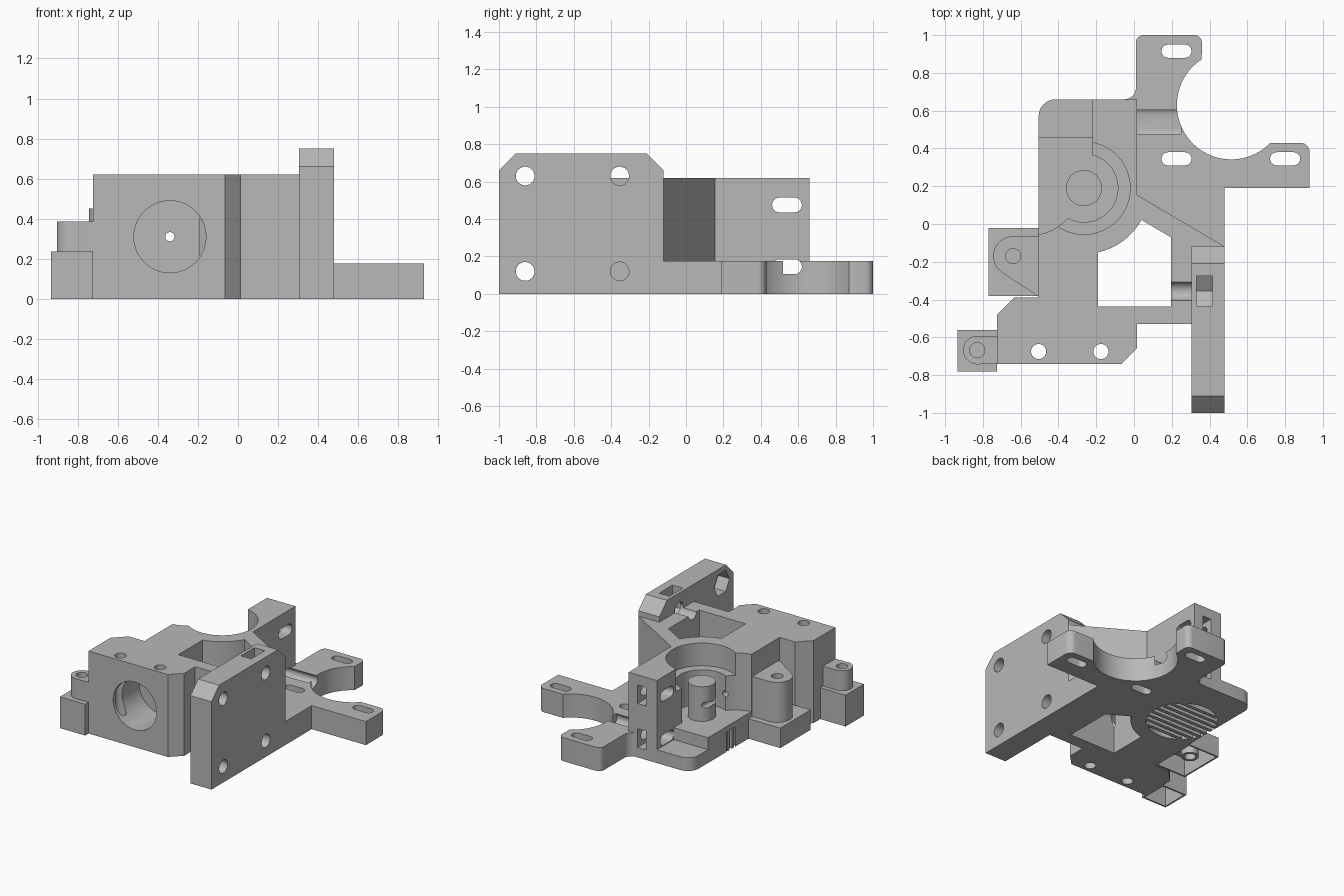
import bpy, bmesh
from math import cos, sin, radians

cube = bpy.data.objects.get("Cube")
if cube:
    bpy.data.objects.remove(cube, do_unlink=True)

grey = bpy.data.materials.new("plain_grey")
grey.use_nodes = True
colour = (0.48, 0.48, 0.48, 1)
grey.diffuse_color = colour
grey.node_tree.nodes["Principled BSDF"].inputs["Base Color"].default_value = colour


def arc(cx, cy, r, start, end, n=8):
    angles = [radians(start + (end - start) * i / n) for i in range(n + 1)]
    return [(cx + r * cos(a), cy + r * sin(a)) for a in angles]


def circle(cx, cy, r, n=48):
    return arc(cx, cy, r, 0, 360 - 360 / n, n - 1)


def rect(x0, x1, y0, y1):
    return [(x0, y0), (x1, y0), (x1, y1), (x0, y1)]


def slot(cx, cy, half, r):
    return arc(cx + half - r, cy, r, -90, 90) + arc(cx - half + r, cy, r, 90, 270)


def prism(name, pts, lo, hi, axis="z"):
    """Extrude a flat outline along one axis."""
    place = {"z": lambda p, t: (p[0], p[1], t),
             "x": lambda p, t: (t, p[0], p[1]),
             "y": lambda p, t: (p[0], t, p[1])}[axis]
    bm = bmesh.new()
    bottom = [bm.verts.new(place(p, lo)) for p in pts]
    top = [bm.verts.new(place(p, hi)) for p in pts]
    bm.faces.new(bottom)
    bm.faces.new(top)
    for i in range(len(pts)):
        j = (i + 1) % len(pts)
        bm.faces.new((bottom[i], bottom[j], top[j], top[i]))
    bmesh.ops.recalc_face_normals(bm, faces=bm.faces)
    mesh = bpy.data.meshes.new(name)
    bm.to_mesh(mesh)
    bm.free()
    mesh.materials.append(grey)
    obj = bpy.data.objects.new(name, mesh)
    bpy.context.collection.objects.link(obj)
    return obj


def combine(target, tool, operation):
    mod = target.modifiers.new("combine", "BOOLEAN")
    mod.operation, mod.solver, mod.object = operation, "EXACT", tool
    bpy.context.view_layer.objects.active = target
    bpy.ops.object.modifier_apply(modifier=mod.name)
    bpy.data.objects.remove(tool, do_unlink=True)


def add(target, *args):
    combine(target, prism("addition", *args), "UNION")


def cut(target, *args):
    combine(target, prism("cutter", *args), "DIFFERENCE")


# Base with the motor arms
base_outline = ([(-0.505, -0.5), (0.48, -0.5), (0.48, 0.19), (0.93, 0.19)]
                + arc(0.88, 0.38, 0.05, 0, 90)
                + arc(0.515, 0.63, 0.288, -44, -237, 40)
                + arc(0.32, 0.96, 0.04, 0, 90) + arc(0.05, 0.96, 0.04, 90, 180)
                + arc(-0.05, 0.72, 0.06, 0, -90)
                + arc(-0.415, 0.57, 0.09, 90, 180))
body = prism("extruder_body", base_outline, 0, 0.177)

# Tall housing, raised floor and mounting plate
add(body, [(-0.725, -0.74), (-0.065, -0.74), (0.015, -0.66), (0.015, -0.53),
           (0.4, -0.53), (0.48, -0.12), (0.015, 0.155), (0.015, 0.66), (-0.22, 0.66),
           (-0.22, 0.3), (-0.505, 0.3), (-0.505, -0.39), (-0.635, -0.39),
           (-0.725, -0.48)], 0, 0.62)
add(body, rect(-0.505, -0.2, -0.05, 0.46), 0, 0.19)
add(body, [(-1, 0), (-0.12, 0), (-0.12, 0.66), (-0.21, 0.75), (-0.91, 0.75), (-1, 0.66)],
    0.305, 0.48, "x")

# Screw bosses on the left side
add(body, arc(-0.64, -0.17, 0.105, 90, 237, 20)
    + [(-0.505, -0.385), (-0.45, -0.385), (-0.45, -0.065)], 0.14, 0.45)
add(body, arc(-0.83, -0.668, 0.075, 90, 270, 20)
    + [(-0.7, -0.743 + 0.005), (-0.7, -0.593)], 0.225, 0.385)

# Idler recess, low flange, bearing seats and gear cavity
gx, gy = -0.265, 0.19
cut(body, circle(-0.55, 0.2, 0.26, 64), 0.19, 0.8)
cut(body, rect(-0.7, -0.22, 0.2, 0.47), 0.19, 0.8)
cut(body, rect(-0.7, -0.22, 0.46, 0.8), 0.1, 0.8)
cut(body, circle(gx, gy, 0.245, 64), 0.45, 0.8)
cut(body, circle(gx, gy, 0.18), 0.19, 0.8)
cut(body, circle(gx, gy, 0.245, 64), -0.1, 0.15)

# Window beside the gear housing
cut(body, [(-0.19, -0.437), (0.195, -0.437), (0.195, -0.07)]
    + arc(gx, gy, 0.348, -29, -77.5, 16), -0.1, 0.8)

# Support post and bearing seat bridges
add(body, circle(gx, gy, 0.095), 0.17, 0.45)
for i in range(8):
    y = -0.19 + i * 0.054
    half = (0.245 ** 2 - y ** 2) ** 0.5 - 0.004
    prism("seat_bridge", rect(gx - half, gx + half, gy + y - 0.013, gy + y + 0.013), 0, 0.155)

# Hot end bore and filament path
cut(body, circle(-0.34, 0.31, 0.18), -0.9, -0.43, "y")
cut(body, circle(-0.34, 0.31, 0.023, 20), -0.9, 0.9, "y")

# Vertical screw holes
for x, y in ((-0.505, -0.675), (-0.175, -0.675)):
    cut(body, circle(x, y, 0.04, 32), -0.1, 0.8)
for x, y in ((-0.64, -0.17), (-0.83, -0.668)):
    cut(body, circle(x, y, 0.04, 32), 0.1, 0.8)

# Motor slots
for x, y in ((0.225, 0.915), (0.225, 0.345), (0.8, 0.345)):
    cut(body, slot(x, y, 0.08, 0.035), -0.1, 0.3)

# Idler screw slots with nut pockets in the rear wall
for z in (0.475, 0.145):
    cut(body, slot(0.54, z, 0.08, 0.04), -0.6, 0.25, "x")
    cut(body, rect(-0.13, -0.06, z - 0.07, z + 0.07), 0.45, 0.75, "y")

# Plate holes, hexagonal nut recesses and top nut slot
for y in (-0.86, -0.355):
    for z in (0.63, 0.12):
        cut(body, circle(y, z, 0.05, 32), 0.1, 0.6, "x")
for z in (0.63, 0.12):
    cut(body, circle(-0.86, z, 0.092, 6), 0.25, 0.4, "x")
cut(body, [(-0.435, 0.9), (-0.435, 0.59), (-0.355, 0.54), (-0.275, 0.59), (-0.275, 0.9)],
    0.33, 0.415, "x")

# Thin hollow supports under the bosses
wall = 0.012
for name, x0, x1, y0, y1, top in (("front_support", -0.935, -0.725, -0.78, -0.56, 0.235),
                                  ("side_support", -0.77, -0.505, -0.38, -0.02, 0.15)):
    shell = prism(name, rect(x0, x1, y0, y1), 0, top)
    cut(shell, rect(x0 + wall, x1 - wall, y0 + wall, y1 - wall), -0.1, top - wall)

# Hollow tube inside the side support
tube = prism("support_tube", circle(-0.64, -0.17, 0.06, 32), 0.02, 0.145)
cut(tube, circle(-0.64, -0.17, 0.04, 32), -0.1, 0.13)

# Smooth curved walls while keeping edges crisp
for obj in bpy.context.scene.objects:
    obj.select_set(obj.type == "MESH")
bpy.context.view_layer.objects.active = body
bpy.ops.object.shade_smooth_by_angle(angle=radians(30))
